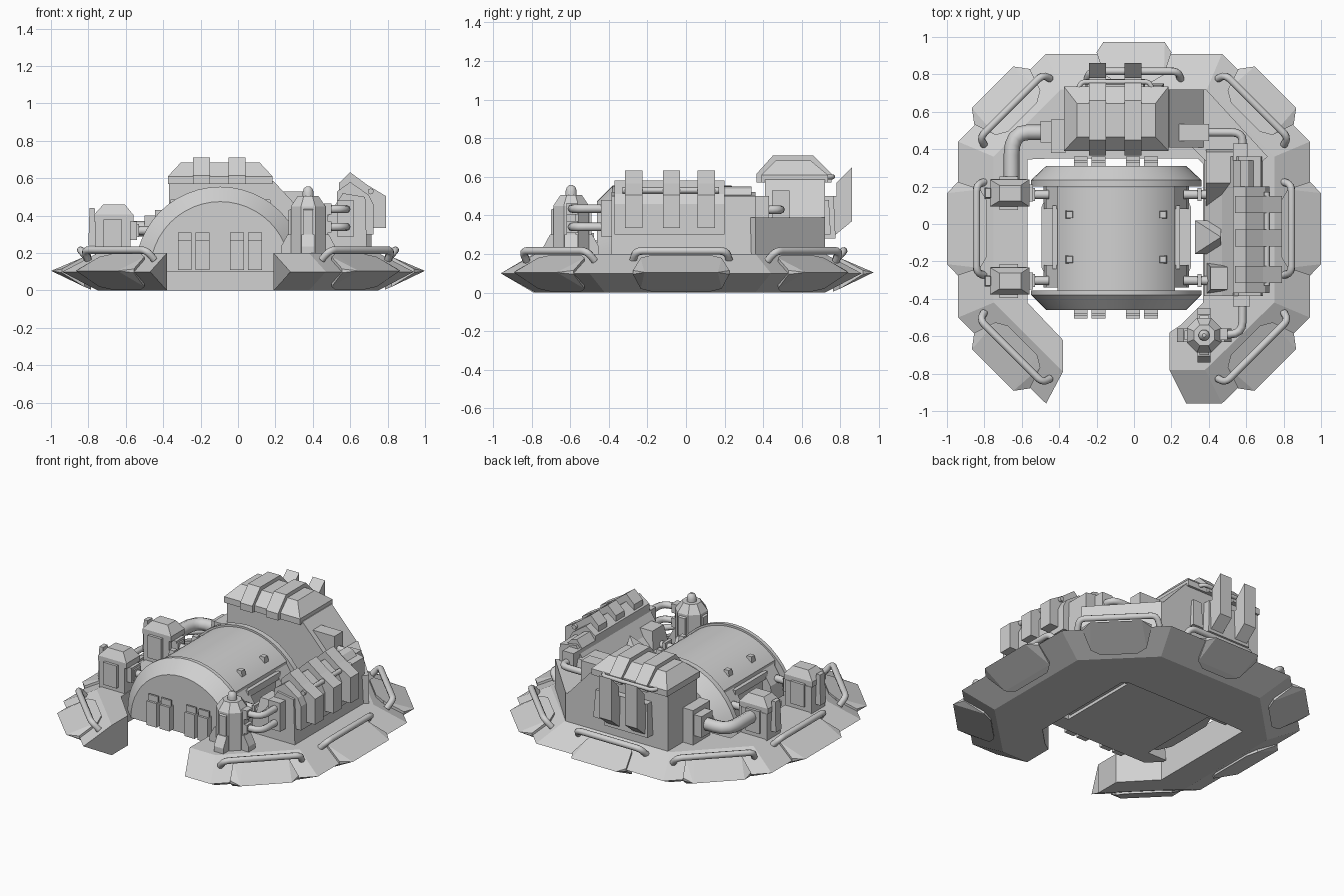
import bpy, bmesh, math
from mathutils import Vector

if "Cube" in bpy.data.objects:
    bpy.data.objects.remove(bpy.data.objects["Cube"])

grey = bpy.data.materials.new("light_grey")
grey.diffuse_color = (0.64, 0.64, 0.64, 1)
grey.use_nodes = True
grey.node_tree.nodes["Principled BSDF"].inputs["Base Color"].default_value = grey.diffuse_color


def finish(name, bm, smooth=False):
    bmesh.ops.remove_doubles(bm, verts=bm.verts, dist=1e-5)
    bmesh.ops.recalc_face_normals(bm, faces=bm.faces)
    me = bpy.data.meshes.new(name)
    bm.to_mesh(me)
    bm.free()
    me.materials.append(grey)
    ob = bpy.data.objects.new(name, me)
    bpy.context.collection.objects.link(ob)
    if smooth:
        shade(ob)
    return ob


def shade(ob, deg=35):
    bpy.ops.object.select_all(action='DESELECT')
    ob.select_set(True)
    bpy.context.view_layer.objects.active = ob
    bpy.ops.object.shade_smooth_by_angle(angle=math.radians(deg))


def loft(name, rings, smooth=False):
    """Skin closed rings of equal length and cap both ends."""
    bm = bmesh.new()
    rows = [[bm.verts.new(p) for p in r] for r in rings]
    n = len(rows[0])
    for a, b in zip(rows, rows[1:]):
        for i in range(n):
            bm.faces.new((a[i], a[(i + 1) % n], b[(i + 1) % n], b[i]))
    bm.faces.new(rows[0])
    bm.faces.new(rows[-1])
    return finish(name, bm, smooth)


def box(name, x0, x1, y0, y1, z0, z1, t=0.0):
    """Box whose top is inset by t."""
    def ring(z, d):
        return [(x0 + d, y0 + d, z), (x1 - d, y0 + d, z), (x1 - d, y1 - d, z), (x0 + d, y1 - d, z)]
    return loft(name, [ring(z0, 0), ring(z1, t)])


def prism(name, pts, a, b, axis='y'):
    """Extrude a profile; axis y: (x,z), axis x: (y,z), axis z: (x,y)."""
    put = {'y': lambda p, s: (p[0], s, p[1]),
           'x': lambda p, s: (s, p[0], p[1]),
           'z': lambda p, s: (p[0], p[1], s)}[axis]
    return loft(name, [[put(p, s) for p in pts] for s in (a, b)])


def hull(name, pts):
    bm = bmesh.new()
    for p in pts:
        bm.verts.new(p)
    bmesh.ops.convex_hull(bm, input=bm.verts)
    bmesh.ops.dissolve_limit(bm, angle_limit=0.02, verts=bm.verts, edges=bm.edges)
    return finish(name, bm)


def lathe(name, x, y, prof, n=8, smooth=False):
    off = math.pi / n
    return loft(name, [[(x + r * math.cos(off + i * math.tau / n), y + r * math.sin(off + i * math.tau / n), z)
                        for i in range(n)] for r, z in prof], smooth)


def tube(name, pts, r, bend=0.05):
    """Round pipe through points with rounded corners."""
    P = [Vector(p) for p in pts]
    path = [P[0]]
    for a, b, c in zip(P, P[1:], P[2:]):
        s = b + (a - b).normalized() * min(bend, (a - b).length * 0.5)
        e = b + (c - b).normalized() * min(bend, (c - b).length * 0.5)
        path += [s.lerp(b, t).lerp(b.lerp(e, t), t) for t in (0, .25, .5, .75, 1)]
    path.append(P[-1])
    cu = bpy.data.curves.new(name, 'CURVE')
    cu.dimensions = '3D'
    cu.bevel_depth, cu.bevel_resolution, cu.use_fill_caps = r, 2, True
    sp = cu.splines.new('POLY')
    sp.points.add(len(path) - 1)
    for q, p in zip(sp.points, path):
        q.co = (*p, 1)
    cu.materials.append(grey)
    ob = bpy.data.objects.new(name, cu)
    bpy.context.collection.objects.link(ob)
    bpy.ops.object.select_all(action='DESELECT')
    ob.select_set(True)
    bpy.context.view_layer.objects.active = ob
    bpy.ops.object.convert(target='MESH')
    shade(bpy.context.view_layer.objects.active, 50)


# Open octagonal base: inner wall, ridge and sharp outer edge per station
stations = [((-.38, -.62), (-.38, -.79), (-.47, -.96)),
            ((-.57, -.42), (-.75, -.42), (-.94, -.50)),
            ((-.57, .345), (-.75, .36), (-.94, .44)),
            ((-.45, .35), (-.39, .72), (-.47, .91)),
            ((.34, .35), (.39, .72), (.47, .91)),
            ((.37, .32), (.75, .36), (.94, .44)),
            ((.37, -.42), (.75, -.42), (.94, -.50)),
            ((.25, -.54), (.38, -.78), (.47, -.96)),
            ((.19, -.58), (.19, -.78), (.28, -.96))]
loft("base_ring", [[(*i, .2), (*r, .2), (*o, .1), (*r, 0), (*i, 0)] for i, r, o in stations])

# Bumper pads and grab handles on seven of the eight sides
for ang in (0, 45, 90, 135, 180, 225, 315):
    c, s = math.cos(math.radians(ang)), math.sin(math.radians(ang))
    diag = ang % 90 > 0
    edge = .993 if diag else .937
    wide, tip, out = (.21, .157, .076) if diag else ((.2, .165, .06) if ang == 90 else (.25, .19, .062))

    def place(r, t, z):
        return (c * (edge + r) - s * t, s * (edge + r) + c * t - .025, z)
    hull("bumper_pad", [place(r, k * t, z) for k in (-1, 1) for r, t, z in
                        ((out, tip, .105), (.005, wide, .115), (.005, wide, .095),
                         (-.115, wide - .04, .18), (-.115, wide - .04, .02),
                         (-.15, wide - .1, .195), (-.15, wide - .1, .005))])
    h = .03 if diag else 0
    tube("grab_handle", [place(r + h, t, z) for r, t, z in
                         ((-.14, -.25, .165), (-.095, -.235, .216), (-.095, .235, .216), (-.14, .25, .165))],
         .02, .035)

# Central arched pod with bevelled end flanges
PX, PZ = -.095, .1


def arch(r, y, n=24):
    return [(PX + r * math.cos(math.pi * i / n), y, PZ + r * math.sin(math.pi * i / n)) for i in range(n + 1)]


loft("front_flange", [arch(.375, -.46), arch(.455, -.38), arch(.455, -.355)], True)
loft("rear_flange", [arch(.455, .2), arch(.455, .235), arch(.375, .31)], True)
n = 20
a0 = math.acos(.315 / .442)
crown = [(PX + .442 * math.cos(a), PZ + .442 * math.sin(a))
         for a in (a0 + (math.pi - 2 * a0) * i / n for i in range(n + 1))]
body = prism("pod_body", crown + [(PX - .315, PZ), (PX + .315, PZ)], -.36, .21)
shade(body)
for k in (-1, 1):
    # Side frames with a raised rim around a recess
    def X(d):
        return PX + k * d
    prism("side_frame", [(X(.31), -.34), (X(.36), -.32), (X(.40), -.23), (X(.40), .09), (X(.36), .18), (X(.31), .2)],
          .12, .22, 'z')
    for y0, y1 in ((-.34, -.22), (.08, .2)):
        hull("side_frame_post", [(X(d), y, z) for y in (y0, y1) for d, z in
                                 ((.3, .2), (.39, .2), (.375, .3), (.31, .4), (.3, .4))])
    box("side_rail", *sorted((X(.3), X(.34))), -.24, .1, .34, .385)
    for y in (.05, -.19):
        box("roof_bolt", X(.25) - .025, X(.25) + .025, y - .025, y + .025, .42, .487, .008)
    for y in (.157, -.303):
        tube("pod_pipe", [(X(.36), y, .32), (X(.49), y, .32)], .024)
        box("pipe_collar", *sorted((X(.435), X(.455))), y - .035, y + .035, .285, .355)
for x in (-.285, -.19, -.005, .09):
    for y0, y1, yt in ((-.505, -.45, -.49), (.30, .36, .34)):
        box("end_clamp", x - .037, x + .037, y0, y1, .11, .27)
        box("clamp_cap", x - .037, x + .037, min(yt, (y0 + y1) / 2), max(yt, (y0 + y1) / 2), .27, .31)

# Rear block with sloping right shoulder and a diagonal corner housing
prism("rear_block", [(-.37, .19), (-.37, .585), (.19, .585), (.375, .385), (.375, .19)], .41, .72)
prism("corner_housing", [(.3, .72), (.385, .72), (.715, .36), (.68, .33), (.38, .34), (.3, .42)], .19, .388, 'z')

# Hipped tank on top with straps and rear hooks
hull("rear_tank", [(x, y, z) for x0, x1, y0, y1, z in
                   ((-.375, .185, .39, .735, .57), (-.375, .185, .39, .735, .61), (-.305, .115, .465, .645, .685))
                   for x in (x0, x1) for y in (y0, y1)])
band = [(.365, .57), (.365, .615), (.45, .71), (.66, .71), (.755, .615), (.755, .57)]
for x in (-.195, -.005):
    prism("tank_band", band, x - .045, x + .045, 'x')
    prism("rear_hook", [(.72, .36), (.775, .30), (.86, .37), (.86, .65), (.78, .57), (.78, .5), (.72, .5)],
          x - .045, x + .045, 'x')
box("rear_panel", -.26, .06, .71, .775, .28, .5, .01)
box("rear_vent", .08, .16, .71, .75, .3, .48, .01)
tube("rear_rail", [(-.3, .72, .6), (-.28, .76, .6), (.08, .76, .6), (.1, .72, .6)], .013, .02)
# Left outlet and bent pipe
box("pipe_socket", -.445, -.365, .38, .56, .2, .43)
box("pipe_coupling", -.50, -.44, .435, .55, .26, .4)
tube("bent_pipe", [(-.48, .49, .33), (-.655, .49, .33), (-.655, .22, .33)], .042, .12)

# Two small pump units on the left
for y in (.165, -.305):
    box("pump_body", -.765, -.575, y - .07, y + .075, .19, .37)
    hull("pump_dome", [(x, y + b, z) for x0, x1, h, z in ((-.77, -.56, .072, .37), (-.77, -.56, .072, .405),
                                                        (-.72, -.605, .042, .46)) for x in (x0, x1) for b in (-h, h)])
    box("pump_fin", -.80, -.76, y - .03, y + .03, .24, .44, .006)
    box("pump_front_plate", -.72, -.62, y - .09, y + .09, .23, .38)
    box("pump_outlet", -.58, -.54, y - .045, y + .045, .27, .37)

# Right engine: lower body, tank, straps and rail
prism("engine_body", [(.375, .19), (.375, .3), (.47, .38), (.56, .52), (.68, .5), (.69, .19)], -.385, .36)
prism("engine_tank", [(.53, .3), (.53, .53), (.6, .58), (.7, .51), (.725, .46), (.725, .3)], -.37, .2)
prism("engine_rear_tank", [(.53, .3), (.53, .5), (.57, .55), (.61, .54), (.68, .46), (.68, .3)], .19, .34)
for y in (-.27, -.075, .105):
    prism("engine_strap", [(.54, .45), (.54, .575), (.6, .632), (.69, .565), (.79, .505), (.79, .335), (.67, .335)],
          y - .045, y + .045)
tube("engine_rail", [(.71, -.33, .53), (.71, .17, .53)], .016)
box("engine_front_step", .38, .53, -.38, -.2, .26, .43, .03)
prism("engine_rear_step", [(.07, .28), (.22, .45), (.385, .45), (.42, .28)], .385, .54, 'x')
hull("engine_wedge", [(.325, .02, .29), (.325, -.16, .29), (.325, .02, .33), (.325, -.16, .33),
                      (.465, -.07, .45), (.465, .02, .29), (.465, -.16, .29)])
box("engine_rear_port", .53, .61, .32, .43, .36, .5)
box("engine_front_port", .53, .62, -.44, -.37, .29, .48)
# Link pipe to the rear block
box("link_box", .235, .40, .445, .535, .37, .53)
tube("link_pipe", [(.39, .49, .43), (.58, .49, .43), (.58, .40, .43)], .022, .06)

# Front right tower with feet and twin pipes
TX, TY = .375, -.595
lathe("tower", TX, TY, [(.1, .19), (.1, .45), (.06, .505)])
lathe("tower_cap", TX, TY, [(.03, .49), (.03, .525), (.024, .545), (.01, .557)], 12, True)
for k in range(4):
    c, s = round(math.cos(k * math.pi / 2)), round(math.sin(k * math.pi / 2))
    hull("tower_foot", [(TX + c * r - s * t, TY + s * r + c * t, z) for t in (-.035, .035)
                        for r, z in ((.08, .19), (.145, .19), (.145, .235), (.11, .3), (.08, .3))])
    hull("tower_panel", [(TX + c * r - s * t, TY + s * r + c * t, z) for t in (-.025, .025)
                         for r, z in ((.08, .3), (.105, .3), (.105, .43), (.08, .44))])
for z in (.34, .435):
    tube("twin_pipe", [(.42, -.59, z), (.58, -.59, z), (.58, -.42, z)], .022, .07)
    box("pipe_joint", .46, .50, -.62, -.56, z - .03, z + .03)
